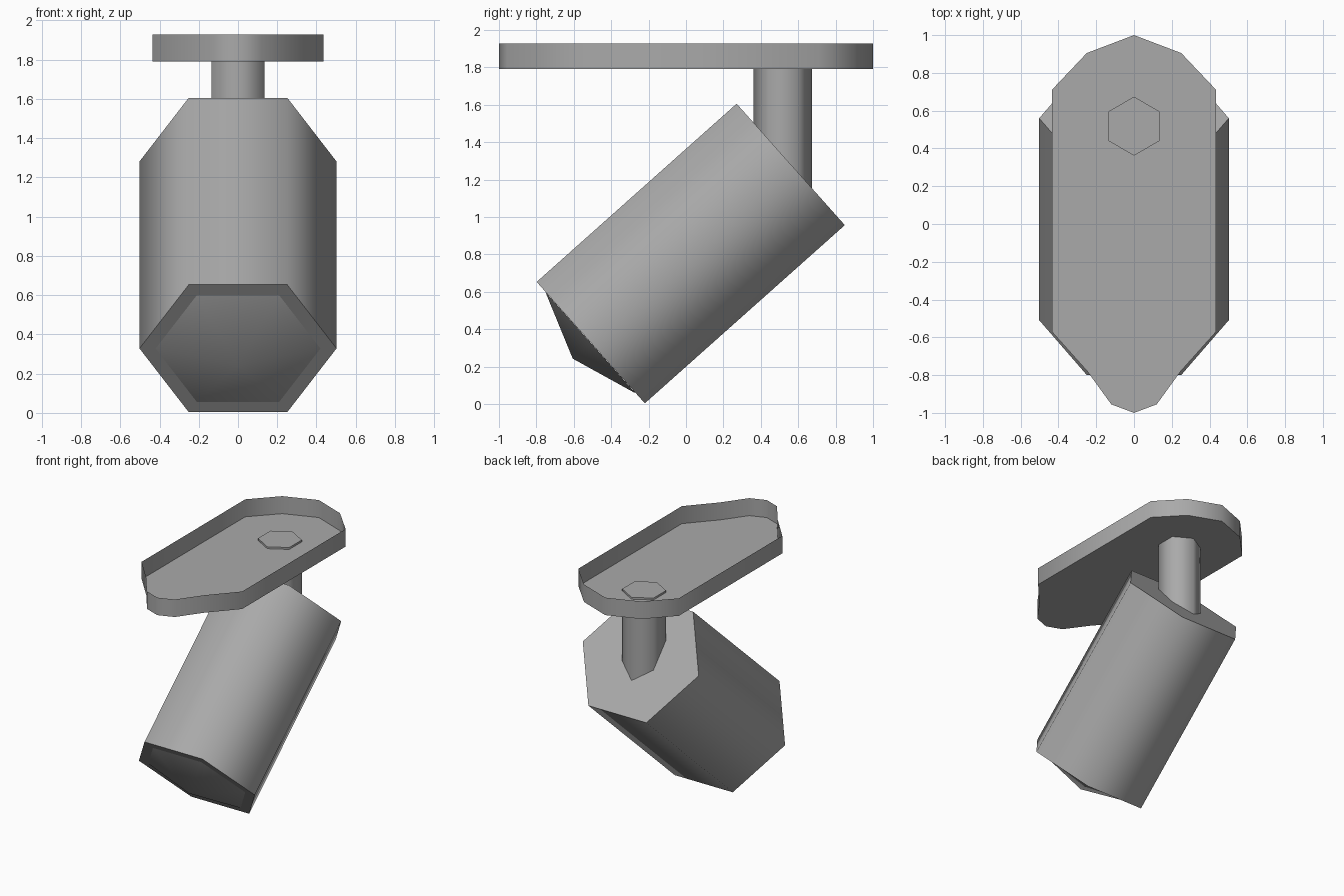
import bpy
import bmesh
from math import cos, sin, radians
from mathutils import Matrix, Vector

cube = bpy.data.objects.get("Cube")
if cube:
    bpy.data.objects.remove(cube, do_unlink=True)

grey = bpy.data.materials.new("plain grey")
grey.use_nodes = True
COLOUR = (0.4, 0.4, 0.4, 1)
grey.diffuse_color = COLOUR
grey.node_tree.nodes["Principled BSDF"].inputs["Base Color"].default_value = COLOUR


def hexagon(radius, turn=0):
    angles = [radians(60 * i + turn) for i in range(6)]
    return [(radius * cos(a), radius * sin(a)) for a in angles]


def build(name, outline, height, place, bottom=True, top="flat"):
    """Raise an outline along local z, ending flat, open or in a point."""
    bm = bmesh.new()
    low = [bm.verts.new((x, y, 0)) for x, y in outline]
    count = len(low)
    if top == "point":
        tip = bm.verts.new((0, 0, height))
        for i in range(count):
            bm.faces.new((low[i], low[(i + 1) % count], tip))
    else:
        high = [bm.verts.new((x, y, height)) for x, y in outline]
        for i in range(count):
            j = (i + 1) % count
            bm.faces.new((low[i], low[j], high[j], high[i]))
        if top == "flat":
            bm.faces.new(high)
    if bottom:
        bm.faces.new(low[::-1])
    mesh = bpy.data.meshes.new(name)
    bm.to_mesh(mesh)
    bm.free()
    mesh.materials.append(grey)
    obj = bpy.data.objects.new(name, mesh)
    bpy.context.collection.objects.link(obj)
    obj.matrix_world = place
    bpy.ops.object.select_all(action="DESELECT")
    obj.select_set(True)
    bpy.context.view_layer.objects.active = obj
    bpy.ops.object.shade_smooth_by_angle(angle=radians(70))
    return obj


# Mounting plate: a shallow tray, open at the top
side = [(0.12, -0.955), (0.247, -0.78), (0.435, -0.57), (0.435, 0.71), (0.25, 0.905)]
outline = [(0, -1)] + side + [(0, 1)] + [(-x, y) for x, y in reversed(side)]
build("mounting_plate", outline, 0.137, Matrix.Translation((0, 0, 1.79)), top="open")

# Stem, its upper end just through the plate floor
build("stem", hexagon(0.156, 30), 0.8, Matrix.Translation((0, 0.518, 1.005)))

# Tilted lamp housing
tilt = Matrix.Rotation(radians(131.7), 4, "X")
length = 1.432
back = Matrix.Translation((0, 0.56, 1.281)) @ tilt
build("lamp_housing", hexagon(0.502), length, back)

# Lens, a low point on the front of the housing
front = back @ Matrix.Translation(Vector((0, 0, length + 0.001)))
build("lens", hexagon(0.42), 0.128, front, bottom=False, top="point")
